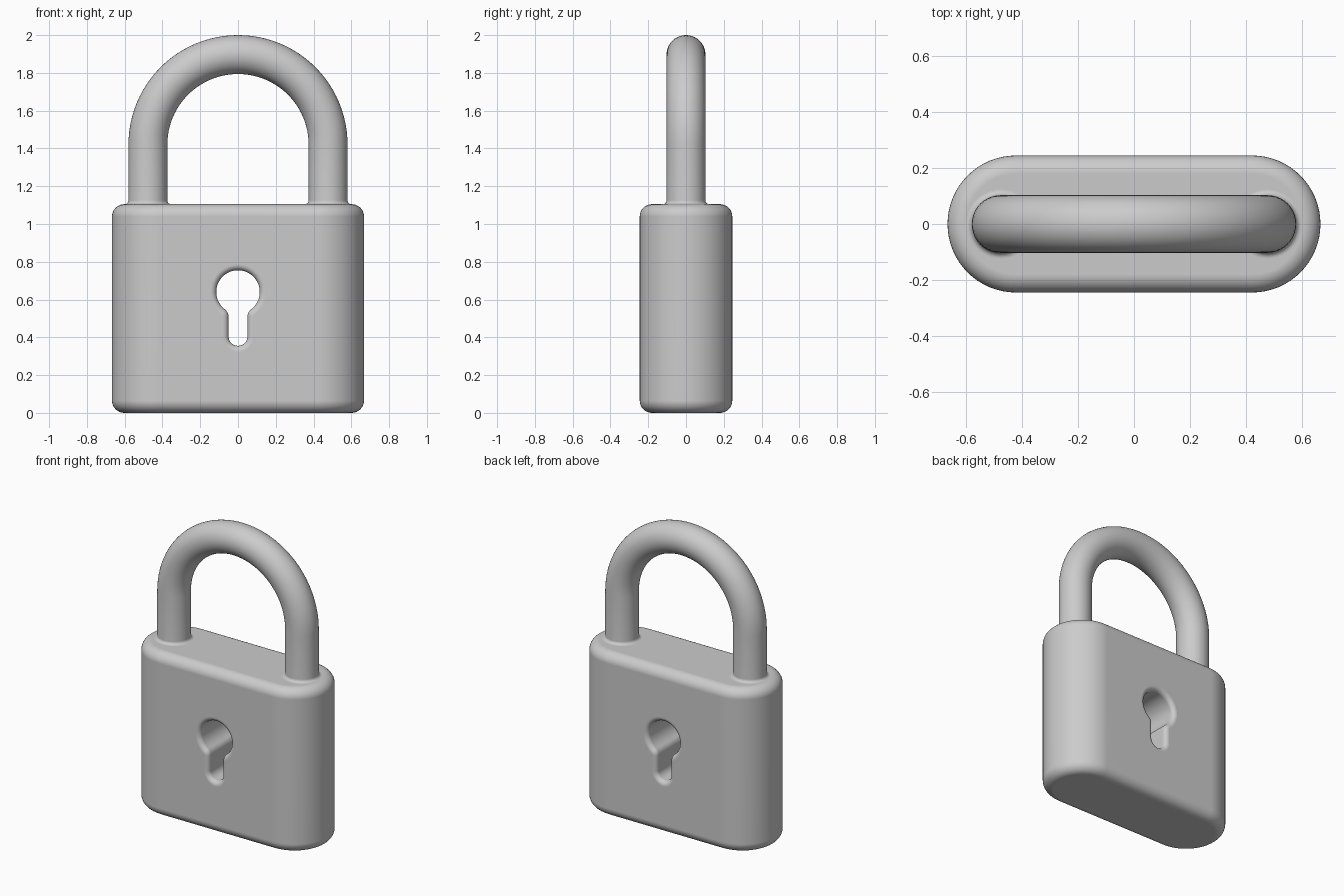
import bpy, bmesh
from math import sin, cos, pi, atan2, sqrt

if "Cube" in bpy.data.objects:
    bpy.data.objects.remove(bpy.data.objects["Cube"])

grey = bpy.data.materials.new("light grey")
grey.diffuse_color = (0.6, 0.6, 0.6, 1)
grey.use_nodes = True
grey.node_tree.nodes["Principled BSDF"].inputs["Base Color"].default_value = grey.diffuse_color


def loft(name, rings):
    """Skin a list of equal-length point rings and cap both ends."""
    bm = bmesh.new()
    vs = [[bm.verts.new(p) for p in r] for r in rings]
    n = len(vs[0])
    for a, b in zip(vs, vs[1:]):
        for i in range(n):
            j = (i + 1) % n
            bm.faces.new((a[i], a[j], b[j], b[i]))
    bm.faces.new(vs[0])
    bm.faces.new(vs[-1])
    bmesh.ops.recalc_face_normals(bm, faces=bm.faces)
    me = bpy.data.meshes.new(name)
    bm.to_mesh(me)
    bm.free()
    me.materials.append(grey)
    ob = bpy.data.objects.new(name, me)
    bpy.context.collection.objects.link(ob)
    for o in bpy.context.selected_objects:
        o.select_set(False)
    bpy.context.view_layer.objects.active = ob
    ob.select_set(True)
    bpy.ops.object.shade_smooth_by_angle(angle=pi / 4)
    return ob


def arc(cx, cy, r, a0, a1, n):
    return [(cx + r * cos(a0 + (a1 - a0) * i / n),
             cy + r * sin(a0 + (a1 - a0) * i / n)) for i in range(n + 1)]


# Body: stadium plan with rounded top and bottom edges
HX, HY, TOP, BEV = 0.422, 0.245, 1.105, 0.065


def stadium(r, z):
    pts = arc(HX, 0, r, -pi / 2, pi / 2, 32) + arc(-HX, 0, r, pi / 2, 1.5 * pi, 32)
    return [(x, y, z) for x, y in pts]


q = [i * pi / 16 for i in range(9)]
rings = [stadium(HY - BEV * (1 - sin(a)), BEV * (1 - cos(a))) for a in q]
rings += [stadium(HY - BEV * (1 - cos(a)), TOP - BEV * (1 - sin(a))) for a in q]
body = loft("body", rings)

# Keyhole: round top blended into a slot, with softened rims on both faces
KZ, KR, SLOT, FIL, RIM = 0.64, 0.115, 0.05, 0.05, 0.03
drop = sqrt((KR + FIL) ** 2 - (SLOT + FIL) ** 2)
tang = atan2(-drop, SLOT + FIL)          # where the round top meets the fillet


def keyhole(d, y):
    half = arc(0, 0.405, SLOT + d, -pi / 2, 0, 12)
    half += arc(SLOT + FIL, KZ - drop, FIL - d, pi, tang + pi, 8)
    half += arc(0, KZ, KR + d, tang, pi / 2, 24)[1:]
    pts = half + [(-x, z) for x, z in half[-2:0:-1]]
    return [(x, y, z) for x, z in pts]


side = [(RIM, -HY - 0.02)] + [(RIM * (1 - sin(a)), -HY + RIM * (1 - cos(a))) for a in q]
cutter = loft("keyhole_cutter", [keyhole(d, y) for d, y in side]
              + [keyhole(d, -y) for d, y in reversed(side)])
cutter.hide_render = True
cutter.hide_set(True)
cut = body.modifiers.new("keyhole", 'BOOLEAN')
cut.object = cutter
cut.operation = 'DIFFERENCE'
cut.solver = 'EXACT'
wn = body.modifiers.new("clean shading", 'WEIGHTED_NORMAL')
wn.keep_sharp = True

# Shackle: round bar swept over an arch, with small fillets at the feet
SR, SX, SZ, FOOT = 0.103, 0.477, 1.42, 0.02


def section(cx, cz, ang, r):
    return [(cx + r * cos(t) * cos(ang), r * sin(t), cz + r * cos(t) * sin(ang))
            for t in [2 * pi * i / 40 for i in range(40)]]


foot = [(TOP - 0.005, SR + FOOT)] + [(TOP + FOOT * sin(a), SR + FOOT * (1 - sin(a) ** 0.5))
                                    for a in q[1:]]
foot = [(TOP - 0.005, SR + FOOT)] + [(TOP + FOOT * (1 - cos(a)), SR + FOOT * (1 - sin(a)))
                                    for a in q]
rings = [section(SX, z, 0, r) for z, r in foot]
for i in range(49):
    a = pi * i / 48
    rings.append(section(SX * cos(a), SZ + SX * sin(a), a, SR))
rings += [section(-SX, z, pi, r) for z, r in reversed(foot)]
shackle = loft("shackle", rings)
